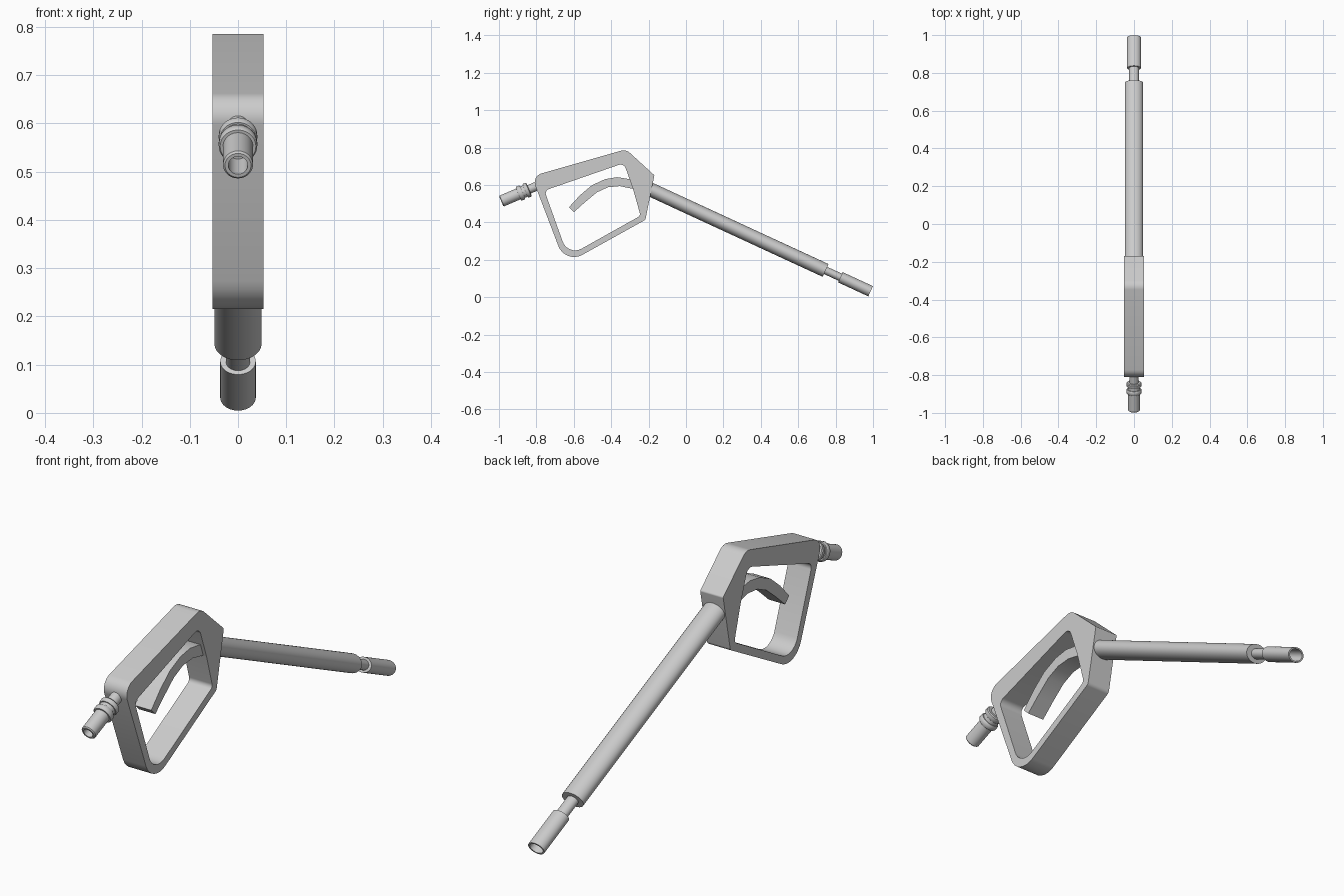
import bpy, bmesh, math
from mathutils import Vector

if "Cube" in bpy.data.objects:
    bpy.data.objects.remove(bpy.data.objects["Cube"])

grey = bpy.data.materials.new("grey_metal")
grey.diffuse_color = (0.6, 0.6, 0.6, 1)
grey.use_nodes = True
grey.node_tree.nodes["Principled BSDF"].inputs["Base Color"].default_value = grey.diffuse_color


def finish(bm, name, angle=40):
    bmesh.ops.recalc_face_normals(bm, faces=bm.faces)
    me = bpy.data.meshes.new(name)
    bm.to_mesh(me)
    bm.free()
    ob = bpy.data.objects.new(name, me)
    me.materials.append(grey)
    bpy.context.collection.objects.link(ob)
    bpy.ops.object.select_all(action='DESELECT')
    ob.select_set(True)
    bpy.context.view_layer.objects.active = ob
    bpy.ops.object.shade_smooth_by_angle(angle=math.radians(angle))
    return ob


def rounded(corners, steps=8):
    """Fillet each (y, z, radius) corner of a closed outline."""
    out, n = [], len(corners)
    for i, (y, z, r) in enumerate(corners):
        p = Vector((y, z))
        a = (Vector(corners[i - 1][:2]) - p).normalized()
        b = (Vector(corners[(i + 1) % n][:2]) - p).normalized()
        half = a.angle(b) / 2
        d = r / math.tan(half)
        c = p + (a + b).normalized() * (r / math.sin(half))
        v0, v1 = p + a * d - c, p + b * d - c
        sweep = v0.angle_signed(v1)
        ang0 = math.atan2(v0.y, v0.x)
        for k in range(steps + 1):
            t = ang0 - sweep * k / steps
            out.append(c + r * Vector((math.cos(t), math.sin(t))))
    return out


def band(name, outer, inner, half_w, closed):
    """Solid strip between two matching outlines, extruded along x."""
    bm = bmesh.new()
    rows = [[bm.verts.new((x, p[0], p[1])) for p in line]
            for line, x in ((outer, -half_w), (outer, half_w), (inner, half_w), (inner, -half_w))]
    n = len(outer)
    for i in range(n if closed else n - 1):
        j = (i + 1) % n
        for k in range(4):
            a, b = rows[k], rows[(k + 1) % 4]
            bm.faces.new((a[i], a[j], b[j], b[i]))
    if not closed:
        for i in (0, n - 1):
            bm.faces.new([r[i] for r in rows])
    return finish(bm, name)


def tube(name, start, end, profile, sx=1.0, seg=40):
    """Lathe (distance, radius) points around the start-end axis, widened by sx along x."""
    s = Vector((0, *start))
    d = (Vector((0, *end)) - s).normalized()
    up = Vector((1, 0, 0)).cross(d)
    bm = bmesh.new()
    rings = []
    for t, r in profile:
        rings.append([bm.verts.new(s + d * t + up * (r * math.sin(a)) + Vector((sx * r * math.cos(a), 0, 0)))
                      for a in (2 * math.pi * k / seg for k in range(seg))])
    for a, b in zip(rings, rings[1:]):
        for k in range(seg):
            m = (k + 1) % seg
            bm.faces.new((a[k], a[m], b[m], b[k]))
    bm.faces.new(rings[0])
    bm.faces.new(rings[-1])
    return finish(bm, name)


# Handle frame with guard loop
outer = rounded([(-0.825, 0.647, 0.05), (-0.321, 0.791, 0.05), (-0.169, 0.652, 0.008),
                 (-0.217, 0.414, 0.02), (-0.645, 0.176, 0.09)])
inner = rounded([(-0.757, 0.57, 0.025), (-0.332, 0.717, 0.03), (-0.283, 0.578, 0.01),
                 (-0.243, 0.436, 0.02), (-0.631, 0.219, 0.07)])
band("handle_frame", outer, inner, 0.053, True)

# Curved trigger
top = [(-0.626, 0.481), (-0.567, 0.545), (-0.503, 0.599), (-0.433, 0.631), (-0.369, 0.642), (-0.3, 0.631), (-0.24, 0.61)]
low = [(-0.599, 0.455), (-0.54, 0.508), (-0.476, 0.561), (-0.417, 0.588), (-0.353, 0.594), (-0.278, 0.578), (-0.24, 0.565)]
band("trigger", top, low, 0.038, False)

# Barrel and hollow nozzle along one sloping axis
A, B = (-0.21, 0.585), (0.987, 0.032)
L = math.hypot(B[0] - A[0], B[1] - A[1])
tube("barrel", A, B, [(0, 0.0375), (L - 0.265, 0.0375)], 1.3)
tube("nozzle_stem", A, B, [(L - 0.3, 0.021), (L - 0.17, 0.021)], 1.2)
tube("nozzle_tip", A, B, [(L - 0.178, 0.03), (L, 0.03), (L, 0.024), (L - 0.13, 0.024)], 1.23)

# Hose connector with two collar rings and an open end
tube("hose_connector", (-0.988, 0.513), (-0.78, 0.602),
     [(0.08, 0.02), (0, 0.02), (0, 0.027), (0.004, 0.031), (0.1, 0.031), (0.1, 0.037),
      (0.104, 0.040), (0.120, 0.040), (0.124, 0.037), (0.124, 0.033), (0.14, 0.033),
      (0.14, 0.037), (0.144, 0.040), (0.158, 0.040), (0.162, 0.036), (0.162, 0.024), (0.225, 0.024)])
